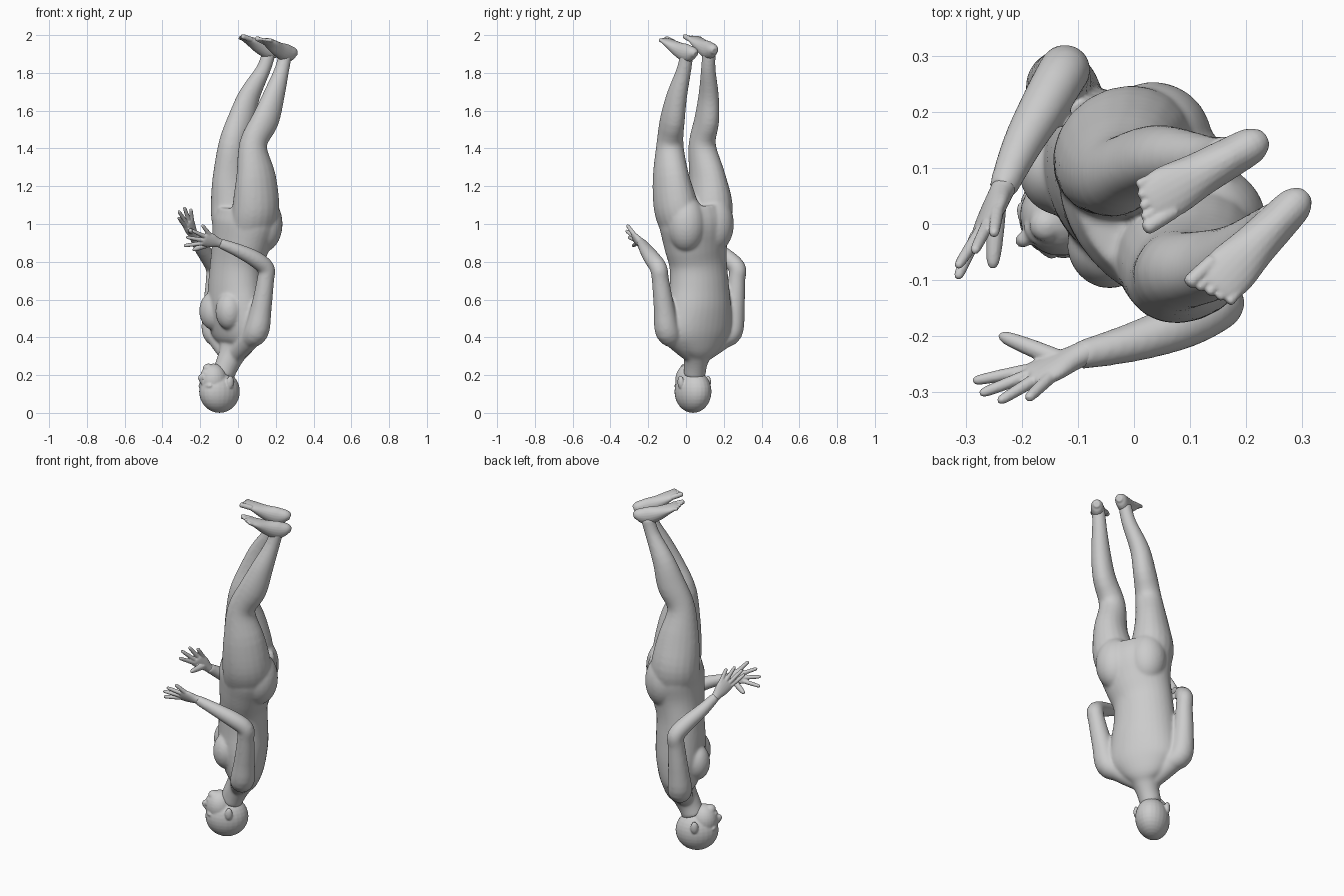
import bpy, bmesh, math
from mathutils import Vector, Matrix

# Body frame: S = sideways (towards -y side), F = facing direction
S = Vector((0.55, -0.835, 0))
F = Vector((-0.835, -0.55, 0))
Z = Vector((0, 0, 1))


def spline(pts, n=4):
    """Catmull-Rom through rows of (x, y, z, ra, rb)."""
    rows = [tuple(p) if len(p) == 5 else (*p, p[3]) for p in pts]
    ext = [rows[0]] + rows + [rows[-1]]
    out = []
    for i in range(1, len(ext) - 2):
        for k in range(n):
            t = k / n
            out.append([0.5 * (2 * b + (c - a) * t + (2 * a - 5 * b + 4 * c - d) * t * t
                               + (3 * b - a - 3 * c + d) * t ** 3)
                        for a, b, c, d in zip(*ext[i - 1:i + 3])])
    out.append(list(rows[-1]))
    return out


def tube(bm, pts, ref=S, sides=20):
    """Closed elliptical tube; first radius lies along ref."""
    rows = spline(pts)
    pos = [Vector(r[:3]) for r in rows]
    rings = []
    for i, r in enumerate(rows):
        t = (pos[min(i + 1, len(pos) - 1)] - pos[max(i - 1, 0)]).normalized()
        u = (ref - t * ref.dot(t)).normalized()
        v = t.cross(u)
        ring = []
        for k in range(sides):
            a = 2 * math.pi * k / sides
            ring.append(bm.verts.new(pos[i] + u * r[3] * math.cos(a) + v * r[4] * math.sin(a)))
        rings.append(ring)
    for a, b in zip(rings, rings[1:]):
        for k in range(sides):
            j = (k + 1) % sides
            bm.faces.new((a[k], a[j], b[j], b[k]))
    bm.faces.new(rings[0][::-1])
    bm.faces.new(rings[-1])


def ball(bm, c, rs, rf, rz):
    """Ellipsoid aligned with the body frame."""
    m = Matrix((S * rs, F * rf, Z * rz)).transposed().to_4x4()
    m.translation = Vector(c)
    bmesh.ops.create_uvsphere(bm, u_segments=24, v_segments=16, radius=1, matrix=m)


def finish(bm, name, voxel, smooth):
    """Fuse the pieces into a single skin."""
    bmesh.ops.recalc_face_normals(bm, faces=bm.faces[:])
    me = bpy.data.meshes.new(name)
    bm.to_mesh(me)
    bm.free()
    ob = bpy.data.objects.new(name, me)
    bpy.context.collection.objects.link(ob)
    r = ob.modifiers.new("fuse", 'REMESH')
    r.mode = 'VOXEL'
    r.voxel_size = voxel
    r.use_smooth_shade = True
    s = ob.modifiers.new("soften", 'SMOOTH')
    s.factor = 0.5
    s.iterations = smooth
    return ob


body = bmesh.new()

# Torso and neck
tube(body, [(-0.08, 0.045, 0.20, 0.058, 0.06), (-0.055, 0.05, 0.26, 0.062, 0.064),
            (-0.03, 0.06, 0.315, 0.082, 0.07), (-0.012, 0.07, 0.36, 0.135, 0.085),
            (-0.008, 0.07, 0.43, 0.185, 0.11), (-0.013, 0.07, 0.55, 0.183, 0.132),
            (-0.015, 0.07, 0.67, 0.168, 0.132), (-0.008, 0.064, 0.79, 0.162, 0.128),
            (0.015, 0.052, 0.90, 0.18, 0.143), (0.035, 0.047, 1.01, 0.202, 0.155),
            (0.037, 0.04, 1.09, 0.18, 0.135)], sides=32)
chest = Vector((-0.02, 0.07, 0.54))
hip = Vector((0.037, 0.045, 1.0))
for side in (-1, 1):
    # Breasts, buttocks and neck-to-shoulder slopes
    ball(body, chest + F * 0.085 + S * side * 0.078, 0.075, 0.07, 0.10)
    ball(body, hip - F * 0.055 + S * side * 0.088, 0.105, 0.105, 0.15)
    n = Vector((-0.035, 0.058, 0.30)) + S * side * 0.02
    e = Vector((-0.014, 0.07, 0.425)) + S * side * 0.19
    tube(body, [(*n, 0.045), (*n.lerp(e, 0.5), 0.055), (*e, 0.06)], ref=F)

# Legs
tube(body, [(0.07, -0.005, 0.90, 0.08, 0.11), (0.085, -0.03, 1.0, 0.105, 0.13),
            (0.095, -0.055, 1.10, 0.112, 0.13),
            (0.095, -0.08, 1.25, 0.09, 0.112), (0.08, -0.085, 1.42, 0.071, 0.075),
            (0.145, -0.072, 1.55, 0.061, 0.077), (0.19, -0.048, 1.68, 0.052, 0.06),
            (0.233, -0.01, 1.82, 0.039, 0.039), (0.252, 0.005, 1.91, 0.035, 0.038)])
tube(body, [(-0.015, 0.095, 0.90, 0.08, 0.11), (-0.015, 0.115, 1.0, 0.105, 0.13),
            (-0.02, 0.128, 1.10, 0.114, 0.13),
            (-0.03, 0.112, 1.25, 0.09, 0.112), (-0.03, 0.086, 1.42, 0.071, 0.075),
            (0.017, 0.11, 1.55, 0.061, 0.077), (0.06, 0.12, 1.68, 0.052, 0.06),
            (0.135, 0.118, 1.82, 0.039, 0.039), (0.165, 0.122, 1.91, 0.035, 0.038)])

# Arms
tube(body, [(0.05, -0.05, 0.39, 0.05), (0.097, -0.097, 0.43, 0.066), (0.122, -0.115, 0.55, 0.056),
            (0.145, -0.135, 0.70, 0.046), (0.148, -0.145, 0.765, 0.046),
            (0.09, -0.178, 0.815, 0.044), (0.0, -0.21, 0.86, 0.036), (-0.1, -0.235, 0.90, 0.026)], ref=F)
tube(body, [(-0.085, 0.185, 0.39, 0.05), (-0.125, 0.235, 0.43, 0.066), (-0.13, 0.255, 0.55, 0.056),
            (-0.125, 0.268, 0.70, 0.046), (-0.125, 0.272, 0.765, 0.046),
            (-0.155, 0.22, 0.82, 0.044), (-0.20, 0.14, 0.88, 0.036), (-0.235, 0.06, 0.94, 0.026)], ref=F)
finish(body, "body", 0.007, 14)

# Head: skull, jaw, chin, lips, brow, nose, ears
head = bmesh.new()
skull = Vector((-0.098, 0.037, 0.113))
ball(head, skull, 0.09, 0.115, 0.113)
ball(head, skull + F * 0.038 + Z * 0.06, 0.073, 0.074, 0.088)
ball(head, skull + F * 0.07 + Z * 0.122, 0.03, 0.03, 0.026)
ball(head, skull + F * 0.096 + Z * 0.098, 0.026, 0.014, 0.016)
ball(head, skull + F * 0.09 + Z * 0.03, 0.06, 0.02, 0.02)
nose = skull + F * 0.102 + Z * 0.035
tip = skull + F * 0.122 + Z * 0.073
tube(head, [(*nose, 0.009), (*tip, 0.013), (*(tip - F * 0.02 + Z * 0.008), 0.015)], sides=12)
for side in (-1, 1):
    ball(head, skull + S * side * 0.087 - F * 0.012 + Z * 0.05, 0.014, 0.021, 0.035)
finish(head, "head", 0.005, 5)


def hand(name, wrist, tips, thumb):
    bm = bmesh.new()
    w = Vector(wrist)
    tips = [Vector(t) for t in tips]
    mid = sum(tips, Vector()) / 4
    across = (tips[3] - tips[0]).normalized()
    # Palm
    tube(bm, [(*w.lerp(mid, f), a, b) for f, a, b in
              ((-0.12, 0.024, 0.022), (0.05, 0.026, 0.021), (0.28, 0.039, 0.019),
               (0.5, 0.043, 0.015), (0.57, 0.038, 0.009))], ref=across)
    # Fingers
    for i, t in enumerate(tips):
        k = w.lerp(mid, 0.48) + across * (i - 1.5) * 0.021
        tube(bm, [(*k, 0.012), (*k.lerp(t, 0.5), 0.011), (*k.lerp(t, 0.9), 0.009), (*t, 0.004)], sides=10)
    # Thumb
    t = Vector(thumb)
    b = w.lerp(mid, 0.15)
    tube(bm, [(*b, 0.017), (*b.lerp(t, 0.5), 0.016), (*b.lerp(t, 0.88), 0.012), (*t, 0.005)], sides=10)
    finish(bm, name, 0.0035, 2)


hand("right_hand", (-0.1, -0.235, 0.90),
     [(-0.287, -0.28, 0.885), (-0.275, -0.303, 0.93), (-0.242, -0.317, 0.965), (-0.19, -0.312, 0.995)],
     (-0.24, -0.198, 0.862))
hand("left_hand", (-0.235, 0.06, 0.94),
     [(-0.315, -0.097, 1.035), (-0.315, -0.077, 1.07), (-0.285, -0.05, 1.09), (-0.25, -0.02, 1.08)],
     (-0.252, -0.079, 0.965))


def foot(name, heel, toe, inner):
    """inner = +1 / -1: side of the big toe along the foot's sideways axis."""
    bm = bmesh.new()
    h, t = Vector(heel), Vector(toe)
    d = (t - h).normalized()
    side = d.cross(Z).normalized()
    if side.dot(S) < 0:
        side = -side
    # Heel, arch and ball
    prof = ((-0.09, 0.016, 0.016, 0), (0.0, 0.031, 0.033, 0), (0.2, 0.036, 0.048, -0.016),
            (0.45, 0.04, 0.039, -0.016), (0.68, 0.047, 0.024, -0.005), (0.82, 0.044, 0.015, 0), (0.88, 0.036, 0.01, 0))
    tube(bm, [(*(h.lerp(t, f) + Z * dz), a, b) for f, a, b, dz in prof], ref=side)
    # Toes
    for i in range(5):
        off = side * inner * (2 - i) * 0.0188
        a = h.lerp(t, 0.74) + off * 0.9
        b = t + off - d * 0.007 * i
        r = 0.014 if i == 0 else 0.0098
        tube(bm, [(*a, r), (*a.lerp(b, 0.6), r), (*a.lerp(b, 0.92), r * 0.9), (*b, r * 0.4)], sides=10)
    finish(bm, name, 0.0035, 2)


foot("right_foot", (0.289, 0.037, 1.905), (0.122, -0.134, 1.984), -1)
foot("left_foot", (0.213, 0.142, 1.922), (0.0, 0.023, 1.995), 1)
